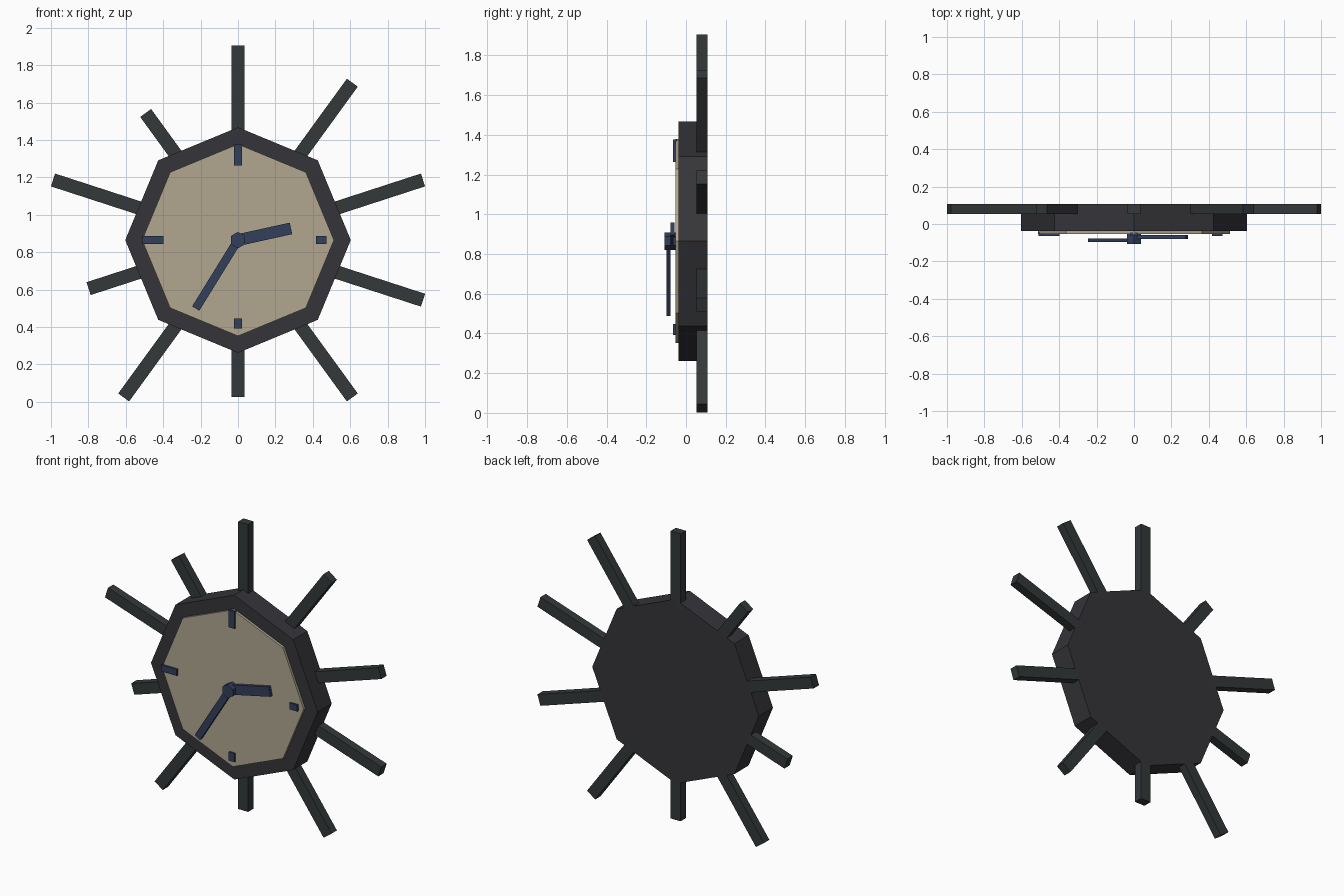
import bpy, bmesh
from math import radians, pi
from mathutils import Matrix, Vector

if "Cube" in bpy.data.objects:
    bpy.data.objects.remove(bpy.data.objects["Cube"])

CZ = 0.865  # height of the clock centre


def material(name, rgb):
    m = bpy.data.materials.new(name)
    m.diffuse_color = (*rgb, 1)
    m.use_nodes = True
    m.node_tree.nodes["Principled BSDF"].inputs["Base Color"].default_value = m.diffuse_color
    return m


FRAME = material("charcoal", (0.036, 0.036, 0.042))
RAY = material("dark_slate", (0.034, 0.040, 0.042))
FACE = material("cream", (0.44, 0.39, 0.28))
NAVY = material("navy", (0.032, 0.05, 0.105))


def finish(name, bm, mat):
    bmesh.ops.translate(bm, verts=bm.verts, vec=(0, 0, CZ))
    bmesh.ops.recalc_face_normals(bm, faces=bm.faces)
    me = bpy.data.meshes.new(name)
    bm.to_mesh(me)
    bm.free()
    me.materials.append(mat)
    ob = bpy.data.objects.new(name, me)
    bpy.context.collection.objects.link(ob)


def prism(name, sides, r, y0, y1, mat):
    """Regular prism along y, one corner pointing up."""
    bm = bmesh.new()
    ring = [bm.verts.new(Matrix.Rotation(2 * pi * i / sides, 3, 'Y') @ Vector((0, y0, r)))
            for i in range(sides)]
    front = bm.faces.new(ring)
    ext = bmesh.ops.extrude_face_region(bm, geom=[front], use_keep_orig=True)
    moved = [v for v in ext["geom"] if isinstance(v, bmesh.types.BMVert)]
    bmesh.ops.translate(bm, verts=moved, vec=(0, y1 - y0, 0))
    finish(name, bm, mat)


def bar(name, angle, r0, r1, width, y0, y1, mat):
    """Box running radially from r0 to r1; angle is counted from +x towards +z."""
    bm = bmesh.new()
    m = (Matrix.Rotation(-radians(angle), 4, 'Y')
         @ Matrix.Translation(((r0 + r1) / 2, (y0 + y1) / 2, 0))
         @ Matrix.Diagonal((r1 - r0, y1 - y0, width, 1)))
    bmesh.ops.create_cube(bm, size=1, matrix=m)
    finish(name, bm, mat)


# Octagonal case and raised dial
prism("case", 8, 0.603, -0.038, 0.108, FRAME)
prism("dial", 8, 0.513, -0.054, -0.03, FACE)

# Ten rays, three of them shorter
for i in range(10):
    a = 18 + 36 * i
    length = 0.84 if a in (126, 198, 270) else 1.04
    bar(f"ray_{i + 1}", a, 0.54, length, 0.072, 0.053, 0.108, RAY)

# Hour marks: long at top and left, short at right and bottom
for name, a, r0, r1 in (("top", 90, 0.398, 0.511), ("left", 180, 0.398, 0.511),
                        ("right", 0, 0.418, 0.474), ("bottom", 270, 0.418, 0.474)):
    bar(f"hour_mark_{name}", a, r0, r1, 0.043, -0.065, -0.045, NAVY)

# Hands and hub
bar("hour_hand", 12.4, 0, 0.29, 0.063, -0.079, -0.058, NAVY)
bar("minute_hand", 238.3, 0, 0.43, 0.045, -0.097, -0.077, NAVY)
prism("hub", 6, 0.044, -0.108, -0.05, NAVY)
